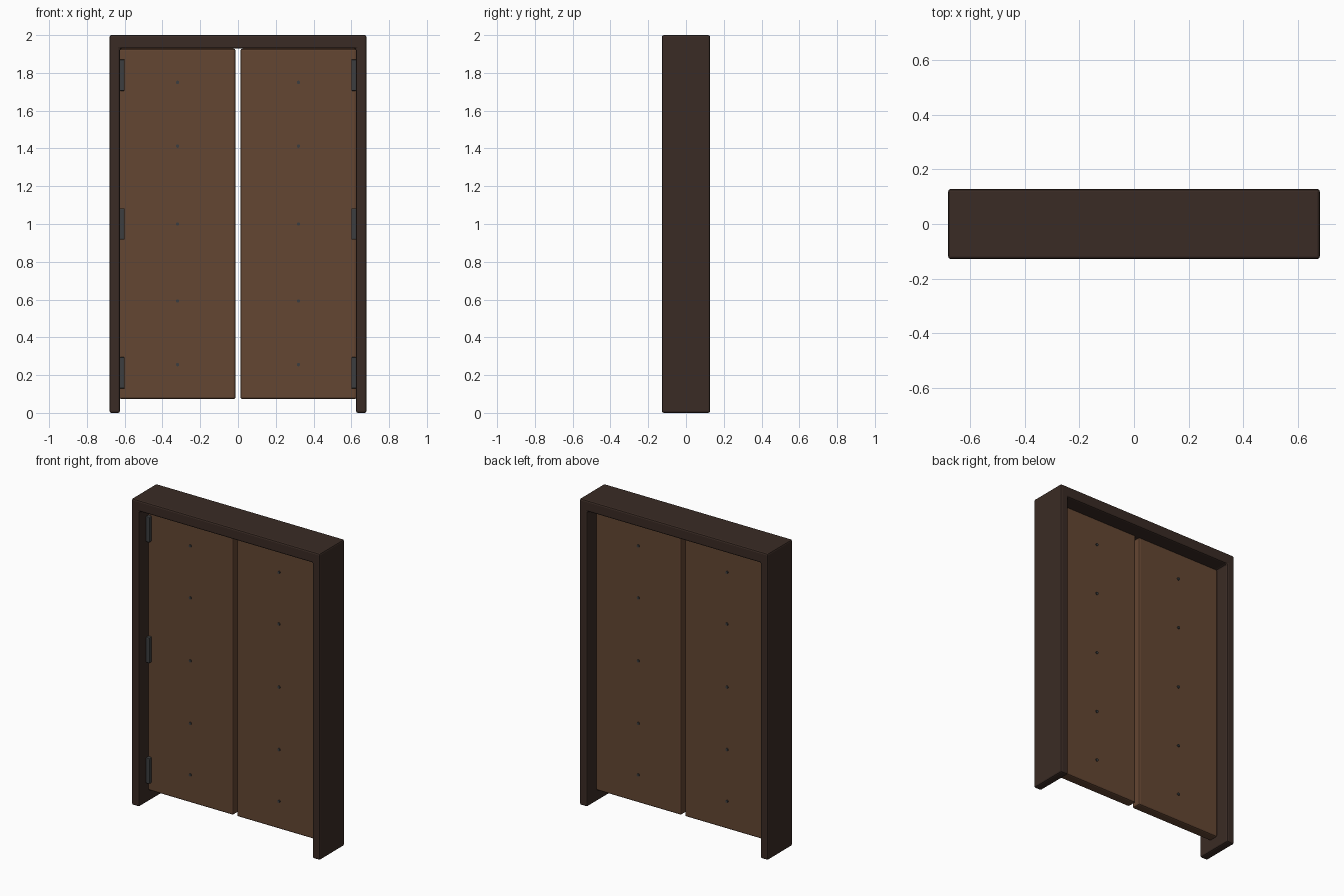
import bpy, bmesh, math

if "Cube" in bpy.data.objects:
    bpy.data.objects.remove(bpy.data.objects["Cube"])


def material(name, color):
    m = bpy.data.materials.new(name)
    m.diffuse_color = (*color, 1)
    m.use_nodes = True
    m.node_tree.nodes["Principled BSDF"].inputs["Base Color"].default_value = m.diffuse_color
    return m


FRAME = material("dark_wood", (0.042, 0.024, 0.018))
WOOD = material("wood", (0.127, 0.061, 0.032))
IRON = material("iron", (0.045, 0.048, 0.05))


def prism(name, profile, y0, y1, bevel, mat, segments=2):
    """Extrude an xz outline from y0 to y1 and bevel its edges."""
    bm = bmesh.new()
    face = bm.faces.new([bm.verts.new((x, y0, z)) for x, z in profile])
    ext = bmesh.ops.extrude_face_region(bm, geom=[face])["geom"]
    for v in ext:
        if isinstance(v, bmesh.types.BMVert):
            v.co.y = y1
    bmesh.ops.recalc_face_normals(bm, faces=bm.faces)
    bmesh.ops.bevel(bm, geom=bm.edges[:], offset=bevel, segments=segments,
                    profile=0.5, affect='EDGES')
    me = bpy.data.meshes.new(name)
    bm.to_mesh(me)
    bm.free()
    ob = bpy.data.objects.new(name, me)
    bpy.context.collection.objects.link(ob)
    me.materials.append(mat)
    return ob


def box(name, x0, x1, y0, y1, z0, z1, bevel, mat):
    return prism(name, [(x0, z0), (x1, z0), (x1, z1), (x0, z1)], y0, y1, bevel, mat)


# Door frame: two posts and a header in one piece
W, IN, H, HEAD = 0.68, 0.625, 2.0, 1.928
prism("door_frame", [(-W, 0), (-IN, 0), (-IN, HEAD), (IN, HEAD),
                     (IN, 0), (W, 0), (W, H), (-W, H)],
      -0.128, 0.128, 0.01, FRAME)

for side, s in (("left", -1), ("right", 1)):
    # Door leaf
    xa, xb = sorted((s * 0.013, s * 0.628))
    box(side + "_door", xa, xb, -0.033, 0.033, 0.073, 1.928, 0.01, WOOD)

    # Hinges on the front, against the post
    xa, xb = sorted((s * 0.600, s * 0.626))
    for i, z in enumerate((0.212, 1.0, 1.788)):
        box(f"{side}_hinge_{i + 1}", xa, xb, -0.058, -0.028,
            z - 0.083, z + 0.083, 0.005, IRON)

    # Studs passing through the leaf
    for i, z in enumerate((0.255, 0.592, 1.0, 1.412, 1.75)):
        bpy.ops.mesh.primitive_cylinder_add(
            vertices=12, radius=0.009, depth=0.078, location=(s * 0.32, 0, z),
            rotation=(math.pi / 2, 0, 0))
        stud = bpy.context.object
        stud.name = f"{side}_stud_{i + 1}"
        stud.data.materials.append(IRON)
